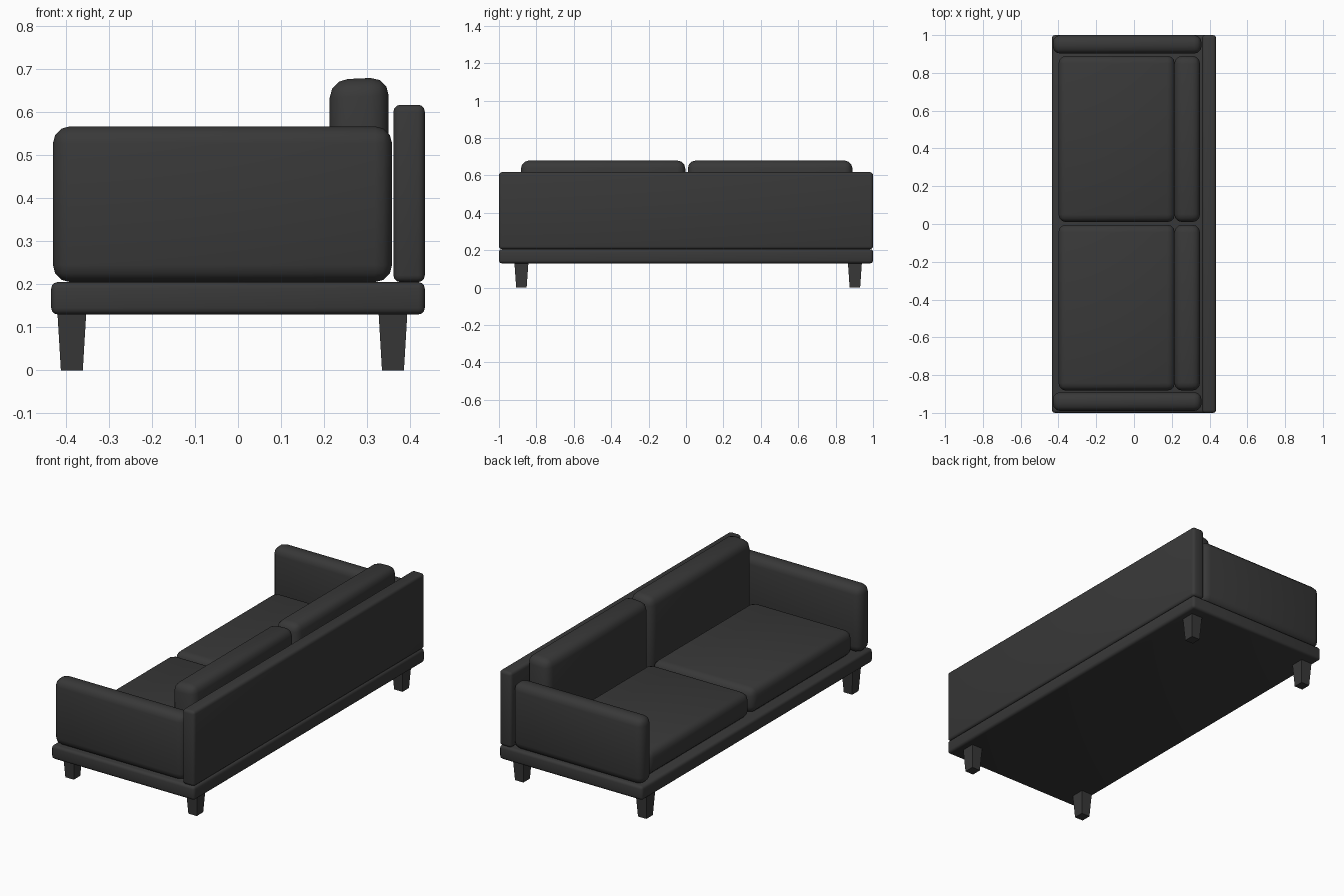
import bpy, bmesh, math

if "Cube" in bpy.data.objects:
    bpy.data.objects.remove(bpy.data.objects["Cube"])

dark = bpy.data.materials.new("dark_fabric")
dark.diffuse_color = (0.04, 0.04, 0.04, 1)
dark.use_nodes = True
dark.node_tree.nodes["Principled BSDF"].inputs["Base Color"].default_value = dark.diffuse_color


def rounded_box(name, x, y, z, radius, segments=3, crown=0.0):
    """Box from (min, max) ranges with rounded edges."""
    bpy.ops.mesh.primitive_cube_add(
        size=1, location=(sum(x) / 2, sum(y) / 2, sum(z) / 2))
    ob = bpy.context.object
    ob.name = name
    ob.scale = (x[1] - x[0], y[1] - y[0], z[1] - z[0])
    bpy.ops.object.transform_apply(location=False, rotation=False, scale=True)
    # crown lowers the front top edge a little
    for v in ob.data.vertices:
        if v.co.z > 0 and v.co.x < 0:
            v.co.z -= crown
    bev = ob.modifiers.new("rounding", 'BEVEL')
    bev.width = radius
    bev.segments = segments
    bpy.ops.object.modifier_apply(modifier="rounding")
    bpy.ops.object.shade_smooth_by_angle(angle=math.radians(40))
    ob.data.materials.append(dark)
    return ob


def tapered_leg(name, x, y, top=(0.067, 0.075), bottom=(0.051, 0.056), height=0.135):
    """Square leg, narrower at the floor."""
    bpy.ops.mesh.primitive_cube_add(size=1, location=(x, y, height / 2))
    ob = bpy.context.object
    ob.name = name
    for v in ob.data.vertices:
        sx, sy = top if v.co.z > 0 else bottom
        v.co.x *= sx
        v.co.y *= sy
        v.co.z *= height
    ob.data.materials.append(dark)


# Platform and back panel
rounded_box("base", (-0.434, 0.434), (-1, 1), (0.13, 0.205), 0.015)
rounded_box("back_panel", (0.361, 0.434), (-1, 1), (0.205, 0.617), 0.016)

# Armrests
for side, y in (("left", (-0.99, -0.89)), ("right", (0.902, 1.0))):
    rounded_box(side + "_arm", (-0.43, 0.358), y, (0.205, 0.567), 0.04)

# Seat and back cushions
for side, y in (("left", (-0.882, -0.004)), ("right", (0.01, 0.89))):
    rounded_box(side + "_seat", (-0.40, 0.216), y, (0.205, 0.342), 0.04)
    rounded_box(side + "_back_cushion", (0.213, 0.35), y,
                (0.205, 0.681), 0.042, crown=0.006)

# Legs
for end, x in (("front", -0.386), ("back", 0.36)):
    for side, y in (("left", -0.88), ("right", 0.903)):
        tapered_leg(f"{end}_{side}_leg", x, y)
